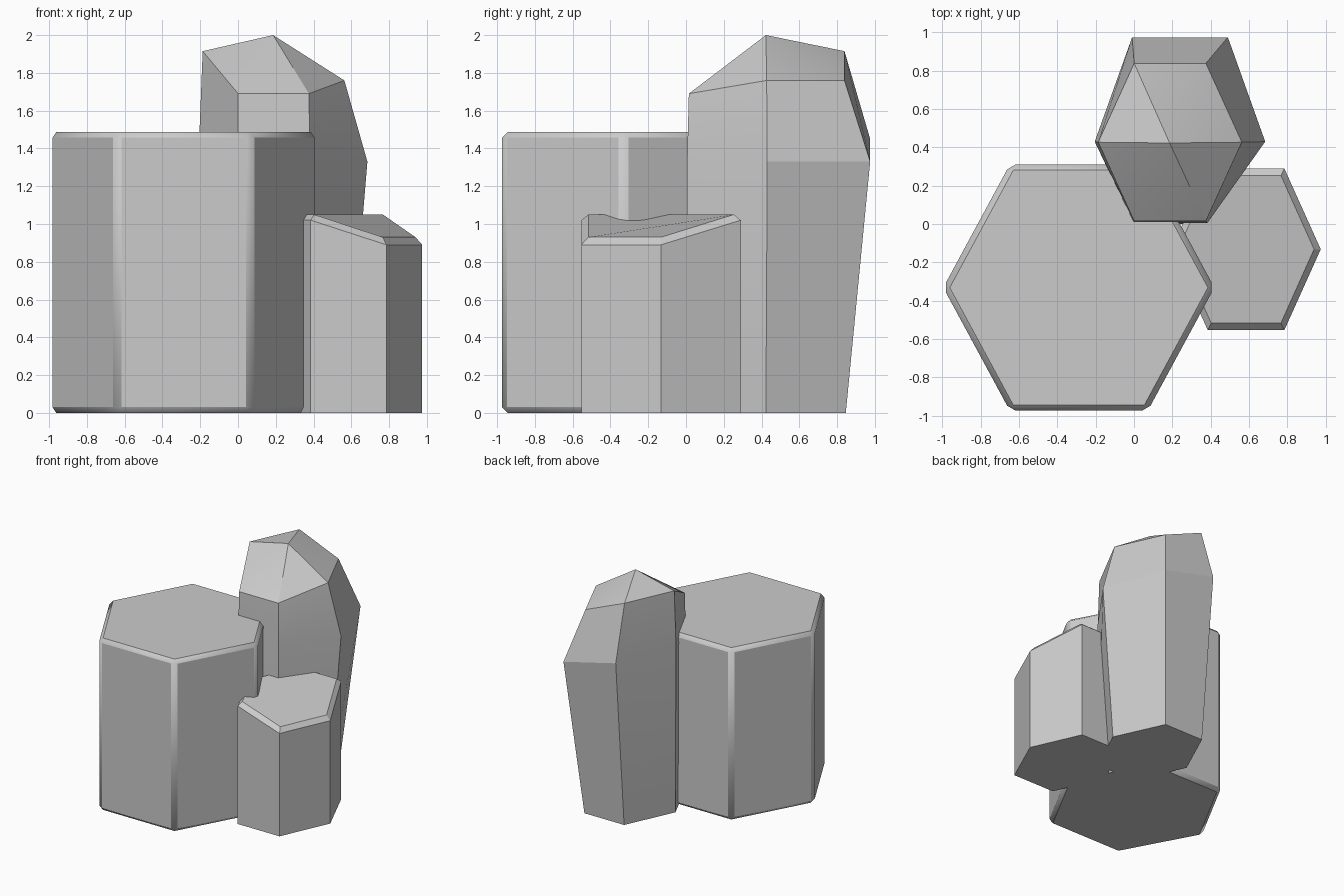
import bpy, bmesh, math

if "Cube" in bpy.data.objects:
    bpy.data.objects.remove(bpy.data.objects["Cube"])

def hexagon(cx, cy, inner, outer, half, z):
    """Six points, from +x corner counter-clockwise; z is one height or six."""
    zs = z if isinstance(z, (list, tuple)) else [z] * 6
    xy = [(outer, 0), (inner, half), (-inner, half), (-outer, 0), (-inner, -half), (inner, -half)]
    return [(cx + x, cy + y, h) for (x, y), h in zip(xy, zs)]

def loft(name, loops, apex=None, bevel=0):
    """Skin stacked hexagon loops, closing with a flat cap or a pointed fan."""
    bm = bmesh.new()
    rings = [[bm.verts.new(p) for p in loop] for loop in loops]
    bm.faces.new(rings[0][::-1])
    for a, b in zip(rings, rings[1:]):
        for i in range(6):
            j = (i + 1) % 6
            bm.faces.new((a[i], a[j], b[j], b[i]))
    top = rings[-1]
    if apex:
        tip = bm.verts.new(apex)
        for i in range(6):
            bm.faces.new((top[i], top[(i + 1) % 6], tip))
    else:
        bm.faces.new(top)
    bmesh.ops.recalc_face_normals(bm, faces=bm.faces[:])
    mesh = bpy.data.meshes.new(name)
    bm.to_mesh(mesh)
    bm.free()
    obj = bpy.data.objects.new(name, mesh)
    bpy.context.collection.objects.link(obj)
    if bevel:
        mod = obj.modifiers.new("edge_bevel", 'BEVEL')
        mod.width = bevel
        mod.segments = 1
    bpy.ops.object.select_all(action='DESELECT')
    obj.select_set(True)
    bpy.context.view_layer.objects.active = obj
    bpy.ops.object.shade_smooth_by_angle(angle=math.radians(15))
    return obj

# Wide column with bevelled edges
wide = (-0.288, -0.332, 0.36, 0.708, 0.643)
loft("wide_column", [hexagon(*wide, 0), hexagon(*wide, 1.487)], bevel=0.03)

# Short column with a sloping, chamfered top
loft("short_column", [
    hexagon(0.585, -0.132, 0.2, 0.39, 0.422, 0),
    hexagon(0.585, -0.132, 0.2, 0.39, 0.422, [0.89, 1.02, 1.02, 1.02, 1.02, 0.89]),
    hexagon(0.585, -0.132, 0.182, 0.355, 0.385, [0.93, 1.05, 1.05, 1.05, 1.05, 0.93])])

# Tall crystal: leaning sides, a shoulder and a pointed top
loft("tall_crystal", [
    hexagon(0.19, 0.423, 0.19, 0.385, 0.423, 0),
    [(0.685, 0.43, 1.33), (0.49, 0.975, 1.33), (-0.01, 0.975, 1.45),
     (-0.205, 0.43, 1.46), (-0.003, 0.005, 1.3), (0.383, 0.005, 1.3)],
    hexagon(0.188, 0.427, 0.187, 0.375, 0.412, [1.76, 1.76, 1.915, 1.915, 1.69, 1.69])],
    apex=(0.186, 0.423, 2.0))
